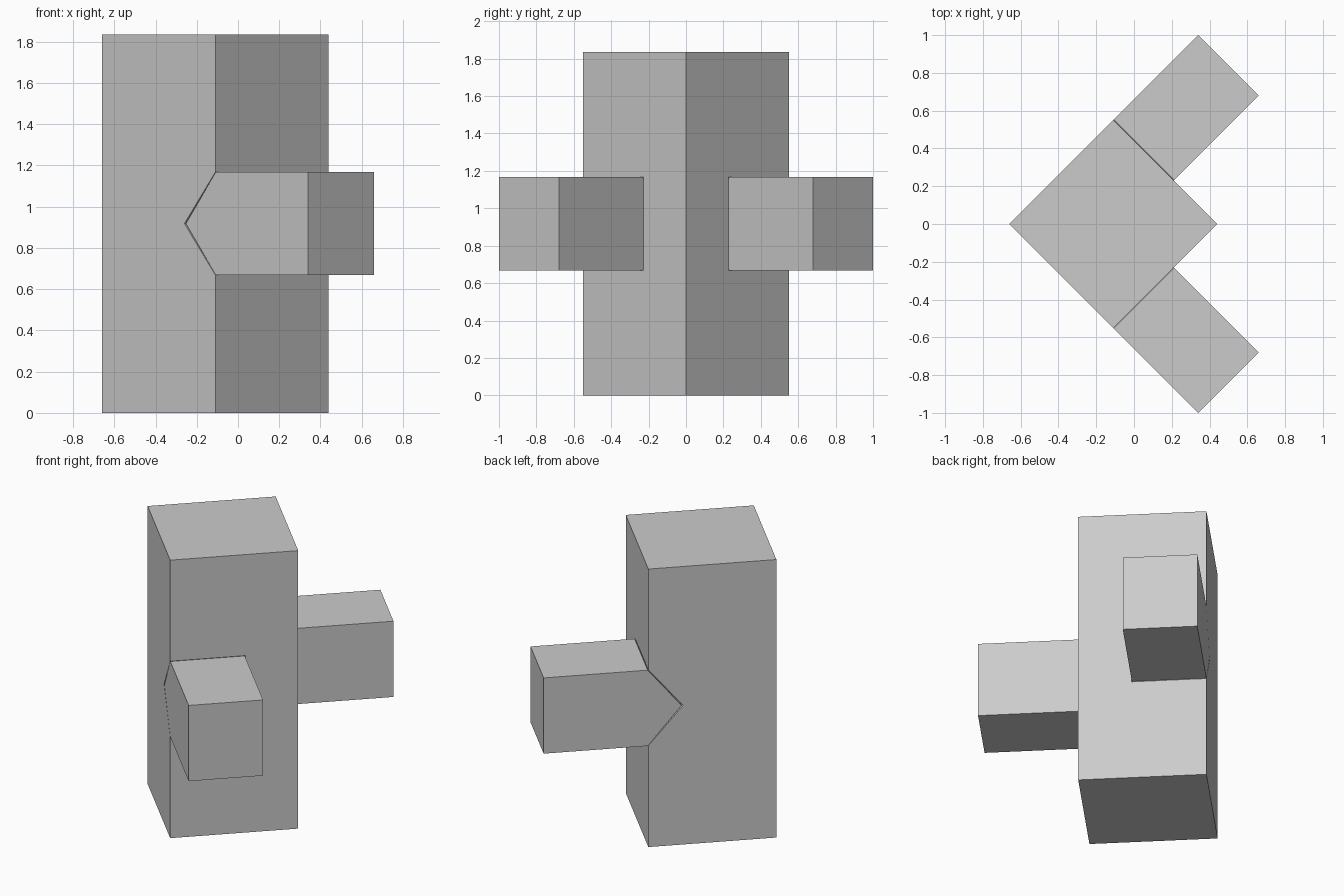
import bpy, bmesh
from math import sqrt

if "Cube" in bpy.data.objects:
    bpy.data.objects.remove(bpy.data.objects["Cube"])

H = 1.835            # post height
C = 0.55             # half diagonal of the post
CX = -0.11           # post centre in x
ZC, HZ = 0.918, 0.25 # beam centre height and half height
DEPTH, LENGTH, TIP = 0.452, 0.636, 0.212
R = 1 / sqrt(2)


def prism(name, loop_a, loop_b):
    """Solid between two matching outlines."""
    bm = bmesh.new()
    a = [bm.verts.new(p) for p in loop_a]
    b = [bm.verts.new(p) for p in loop_b]
    bm.faces.new(a)
    bm.faces.new(b)
    n = len(a)
    for i in range(n):
        j = (i + 1) % n
        bm.faces.new((a[i], a[j], b[j], b[i]))
    bmesh.ops.recalc_face_normals(bm, faces=bm.faces)
    me = bpy.data.meshes.new(name)
    bm.to_mesh(me)
    bm.free()
    ob = bpy.data.objects.new(name, me)
    bpy.context.collection.objects.link(ob)
    return ob


def wedge_beam(name, side, profile, v0, v1):
    """Extrude a (length, z) profile across the beam, starting at a post corner."""
    def place(v):
        return [(CX + (u + v) * R, side * (C + (u - v) * R), ZC + z)
                for u, z in profile]
    return prism(name, place(v0), place(v1))


# Square post standing on a diamond footprint
diamond = [(CX - C, 0), (CX, -C), (CX + C, 0), (CX, C)]
post = prism("post", [(x, y, 0) for x, y in diamond],
             [(x, y, H) for x, y in diamond])

# Pointed beam and the notch it sits in
gap = 0.01
beam_profile = [(-TIP + gap, 0), (0.004, -HZ), (LENGTH, -HZ),
                (LENGTH, HZ), (0.004, HZ)]
notch_profile = [(-TIP, 0), (0.05, -HZ * (1 + 0.05 / TIP)),
                 (0.05, HZ * (1 + 0.05 / TIP))]

for label, side in (("front", -1), ("back", 1)):
    wedge_beam(label + "_beam", side, beam_profile, 0, DEPTH)
    cutter = wedge_beam(label + "_notch_cutter", side, notch_profile,
                        -0.05, DEPTH + 0.004)
    cutter.hide_render = True
    cutter.hide_viewport = True
    mod = post.modifiers.new(label + "_notch", 'BOOLEAN')
    mod.operation = 'DIFFERENCE'
    mod.solver = 'EXACT'
    mod.object = cutter
